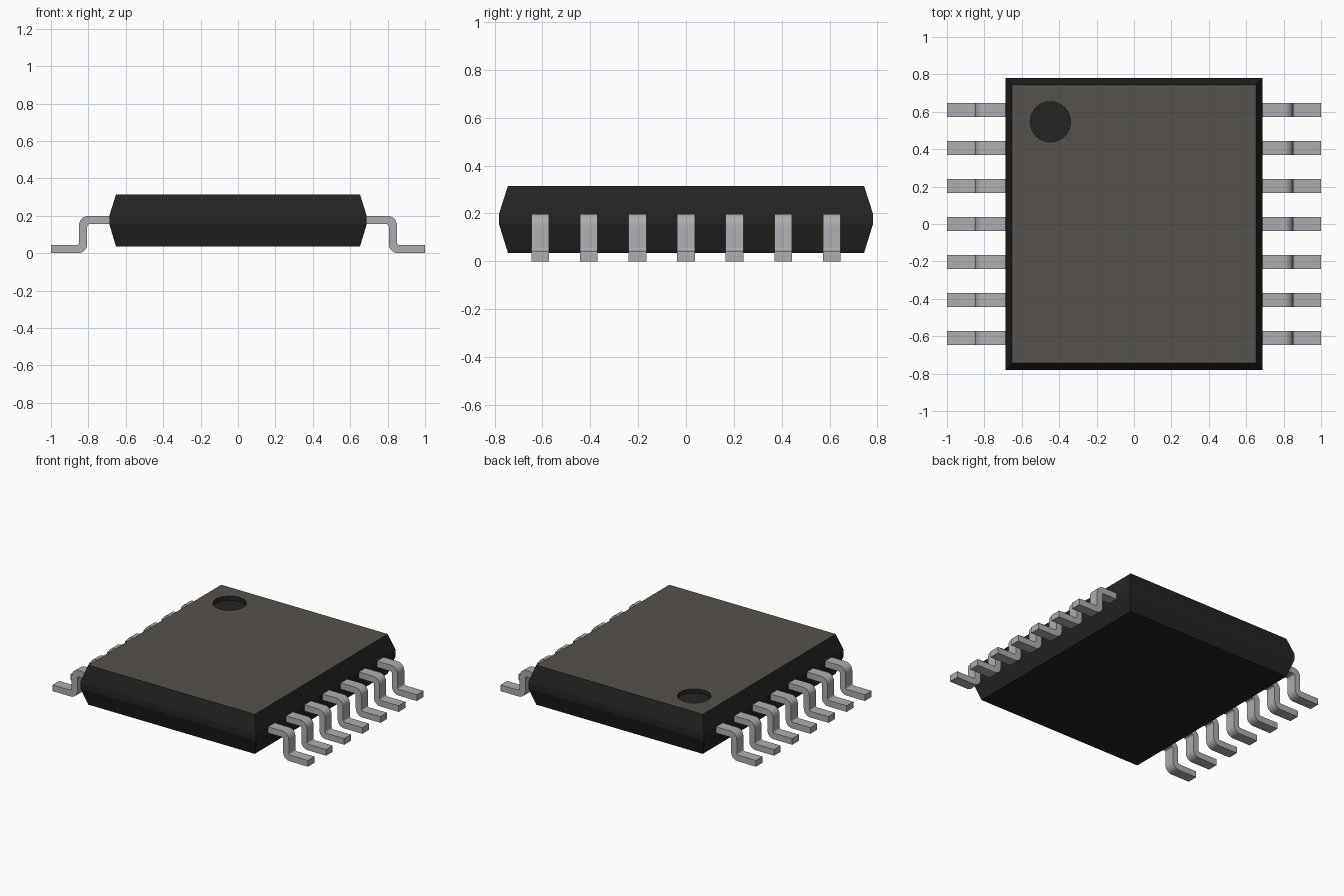
import bpy, bmesh, math
from mathutils import Vector

if "Cube" in bpy.data.objects:
    bpy.data.objects.remove(bpy.data.objects["Cube"])


def material(name, rgb):
    m = bpy.data.materials.new(name)
    m.diffuse_color = (*rgb, 1)
    m.use_nodes = True
    m.node_tree.nodes["Principled BSDF"].inputs["Base Color"].default_value = m.diffuse_color
    return m


BLACK = material("black plastic", (0.017, 0.017, 0.017))
TOP = material("warm grey top", (0.092, 0.083, 0.071))
METAL = material("lead metal", (0.42, 0.42, 0.44))


def make_object(name, bm, *mats):
    bmesh.ops.recalc_face_normals(bm, faces=bm.faces)
    mesh = bpy.data.meshes.new(name)
    bm.to_mesh(mesh)
    bm.free()
    for m in mats:
        mesh.materials.append(m)
    ob = bpy.data.objects.new(name, mesh)
    bpy.context.collection.objects.link(ob)
    return ob


def activate(ob):
    bpy.ops.object.select_all(action='DESELECT')
    ob.select_set(True)
    bpy.context.view_layer.objects.active = ob


# Package body: stacked rectangles, drafted above and below the lead plane
bm = bmesh.new()
rings = []
for hx, hy, z in ((0.652, 0.744, 0.035), (0.688, 0.781, 0.155),
                  (0.688, 0.781, 0.20), (0.652, 0.744, 0.315)):
    rings.append([bm.verts.new((sx * hx, sy * hy, z))
                  for sx, sy in ((-1, -1), (1, -1), (1, 1), (-1, 1))])
for a, b in zip(rings, rings[1:]):
    for i in range(4):
        j = (i + 1) % 4
        bm.faces.new((a[i], a[j], b[j], b[i]))
bm.faces.new(rings[0])
bm.faces.new(rings[-1]).material_index = 1
body = make_object("package_body", bm, BLACK, TOP)

# Pin one marker: shallow round recess cut into the top
bm = bmesh.new()
bmesh.ops.create_cone(bm, cap_ends=True, segments=48, radius1=0.108, radius2=0.108, depth=0.10)
bmesh.ops.translate(bm, verts=bm.verts, vec=(-0.447, 0.546, 0.335))
cutter = make_object("marker_cutter", bm, BLACK)
cutter.hide_render = True
cut = body.modifiers.new("marker_recess", 'BOOLEAN')
cut.operation = 'DIFFERENCE'
cut.solver = 'EXACT'
cut.object = cutter
activate(body)
bpy.ops.object.modifier_apply(modifier=cut.name)
bpy.data.objects.remove(cutter)


def rounded_profile(corners, steps=6):
    """Round each right-angled (x, z, radius) corner."""
    pts = []
    for i, (x, z, r) in enumerate(corners):
        p = Vector((x, z))
        if r == 0:
            pts.append(p)
            continue
        d1 = (Vector(corners[i - 1][:2]) - p).normalized()
        d2 = (Vector(corners[(i + 1) % len(corners)][:2]) - p).normalized()
        c = p + r * (d1 + d2)
        for k in range(steps + 1):
            t = k / steps * math.pi / 2
            pts.append(c - r * (d2 * math.cos(t) + d1 * math.sin(t)))
    return pts


# Gull-wing leads: S-shaped profile extruded along y, seven per side
T, R_IN, R_OUT = 0.044, 0.012, 0.05
profile = rounded_profile([
    (0.66, 0.199 - T, 0), (0.806, 0.199 - T, R_IN), (0.806, 0, R_OUT), (1, 0, 0),
    (1, T, 0), (0.85, T, R_IN), (0.85, 0.199, R_OUT), (0.66, 0.199, 0)])
WIDTH, PITCH = 0.074, 0.203

for side, label in ((-1, "left"), (1, "right")):
    for n in range(7):
        y = (n - 3) * PITCH - WIDTH / 2
        bm = bmesh.new()
        face = bm.faces.new([bm.verts.new((side * p.x, y, p.y)) for p in profile])
        ext = bmesh.ops.extrude_face_region(bm, geom=[face])
        moved = [v for v in ext["geom"] if isinstance(v, bmesh.types.BMVert)]
        bmesh.ops.translate(bm, verts=moved, vec=(0, WIDTH, 0))
        # extrude_face_region keeps the start cap, closing the solid
        lead = make_object(f"{label}_lead_{n + 1}", bm, METAL)
        activate(lead)
        bpy.ops.object.shade_smooth_by_angle(angle=math.radians(35))
